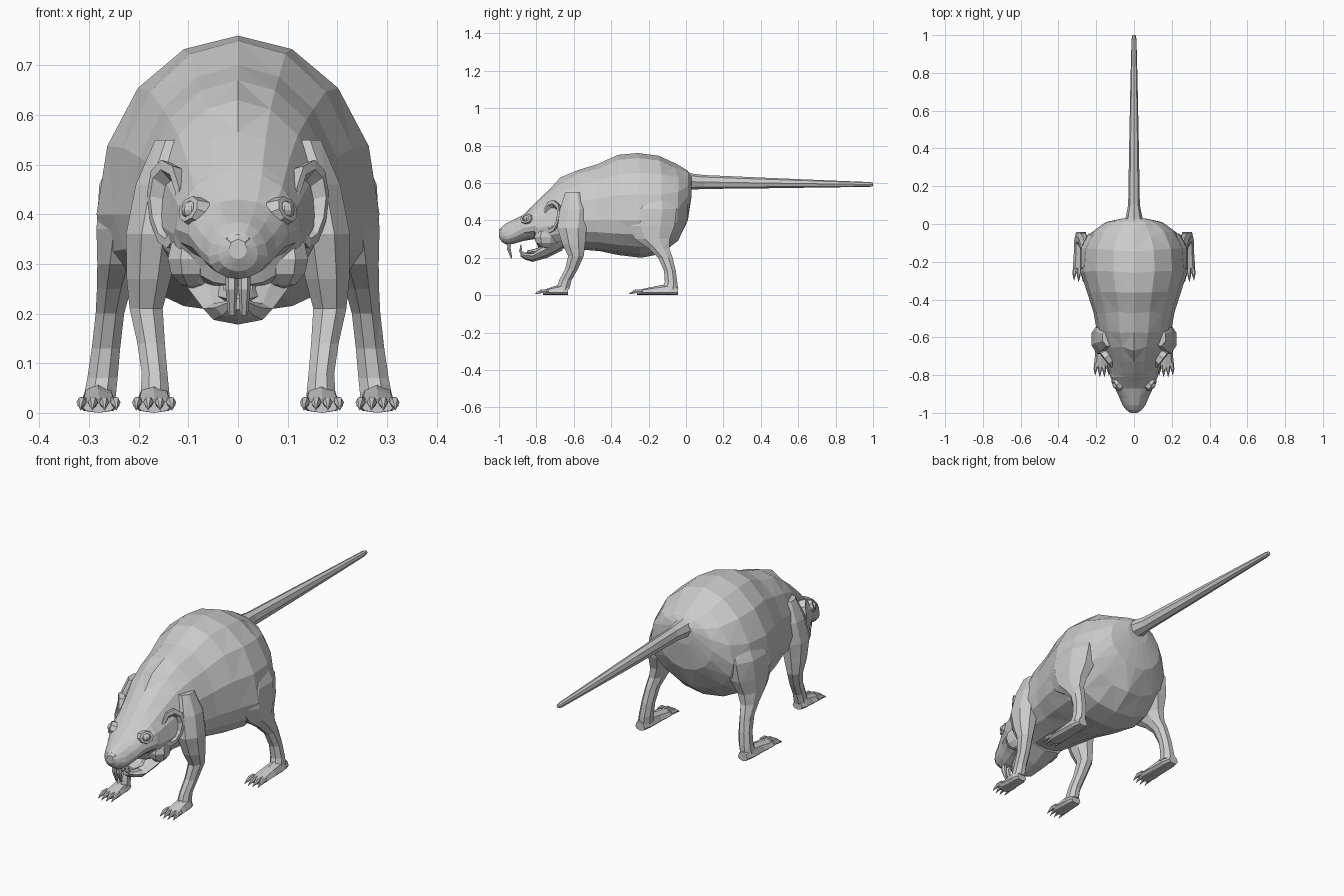
import bpy
import bmesh
import random
from math import cos, sin, pi
from mathutils import Vector, Matrix

random.seed(4)
cube = bpy.data.objects.get("Cube")
if cube:
    bpy.data.objects.remove(cube)


def finish(bm, name, triangulate=False):
    """Turn a bmesh into a flat shaded object."""
    bmesh.ops.recalc_face_normals(bm, faces=bm.faces)
    if triangulate:
        bmesh.ops.triangulate(bm, faces=bm.faces)
    mesh = bpy.data.meshes.new(name)
    bm.to_mesh(mesh)
    bm.free()
    obj = bpy.data.objects.new(name, mesh)
    bpy.context.collection.objects.link(obj)
    return obj


def loft(name, rings, triangulate=False):
    """Skin a closed tube through rings with equal point counts."""
    bm = bmesh.new()
    loops = [[bm.verts.new(p) for p in ring] for ring in rings]
    for a, b in zip(loops, loops[1:]):
        count = len(a)
        for i in range(count):
            j = (i + 1) % count
            bm.faces.new((a[i], a[j], b[j], b[i]))
    bm.faces.new(loops[0])
    bm.faces.new(loops[-1])
    return finish(bm, name, triangulate)


def upright_ring(y, bottom, top, width, mid, half=8, x=0, jitter=0):
    """Cross-section facing along y, mirrored about its centre line."""
    right = []
    for i in range(half + 1):
        a = -pi / 2 + pi * i / half
        reach = (top - mid) if a > 0 else (mid - bottom)
        dy = random.uniform(-jitter, jitter)
        right.append((width * cos(a), y + dy, mid + reach * sin(a)))
    left = [(-p[0], p[1], p[2]) for p in reversed(right[1:-1])]
    return [(x + p[0], p[1], p[2]) for p in right + left]


def flat_ring(x, y, z, rx, ry, sides=8):
    """Horizontal cross-section of a limb."""
    angles = [2 * pi * (i + 0.5) / sides for i in range(sides)]
    return [(x + rx * cos(a), y + ry * sin(a), z) for a in angles]


def spike(name, path, sides=6):
    """Tapered tooth or claw through (point, radius across, radius deep)."""
    rings = []
    for i, (point, wide, deep) in enumerate(path):
        p = Vector(point)
        a, b = path[max(i - 1, 0)][0], path[min(i + 1, len(path) - 1)][0]
        side = Vector((1, 0, 0))
        out = side.cross(Vector(b) - Vector(a)).normalized()
        angles = [2 * pi * k / sides for k in range(sides)]
        rings.append([p + side * wide * cos(t) + out * deep * sin(t) for t in angles])
    return loft(name, rings)


# Trunk and upper head: y, bottom, top, half width, height of widest point
trunk = [
    (0.03, .53, .64, .06, .59), (0.01, .40, .665, .15, .53),
    (-.05, .29, .70, .225, .46), (-.14, .22, .745, .275, .41),
    (-.25, .20, .76, .285, .40), (-.36, .215, .75, .25, .40),
    (-.47, .235, .70, .215, .40), (-.57, .245, .67, .195, .40),
    (-.66, .25, .63, .17, .39), (-.73, .24, .565, .145, .37),
    (-.79, .255, .51, .13, .36), (-.81, .30, .49, .125, .37),
    (-.87, .29, .43, .10, .36), (-.92, .275, .405, .077, .33),
    (-.96, .27, .385, .06, .315), (-.985, .285, .365, .04, .32),
    (-1.0, .31, .345, .018, .33),
]
loft("body", [upright_ring(*s, jitter=.012 if -.7 < s[0] < 0 else 0) for s in trunk], True)

# Tail with a flared root
tail = [(-.03, .60, .075, .07), (.03, .607, .045, .043), (.1, .605, .031, .037),
        (.4, .6, .026, .029), (.75, .595, .019, .019), (.98, .592, .013, .013),
        (1.0, .592, .009, .009)]
loft("tail", [upright_ring(y, z - rz, z + rz, rx, z, 4) for y, z, rx, rz in tail])

# Lower jaw and tongue
jaw = [(-.66, .24, .34, .12, .30), (-.74, .20, .28, .10, .25),
       (-.82, .178, .225, .07, .21), (-.86, .19, .228, .045, .212),
       (-.885, .208, .232, .022, .222)]
loft("lower_jaw", [upright_ring(*s, half=4) for s in jaw], True)
tongue = [(-.74, .23, .29, .045, .26), (-.80, .22, .25, .04, .235), (-.85, .22, .238, .022, .23)]
loft("tongue", [upright_ring(*s, half=4) for s in tongue])

# Nose pad
nose = [(-.96, .305, .365, .033, .345), (-.99, .30, .36, .027, .343), (-1.0, .315, .35, .016, .338)]
loft("nose", [upright_ring(*s, half=3) for s in nose])

# Limb sections from shoulder or hip to ankle: x, y, z, radius x, radius y
front_limb = [
    (.13, -.60, .55, .04, .05), (.155, -.60, .46, .055, .08),
    (.172, -.61, .36, .058, .085), (.18, -.60, .27, .048, .065),
    (.185, -.588, .21, .036, .045), (.175, -.612, .14, .03, .037),
    (.168, -.645, .08, .028, .036), (.167, -.66, .03, .032, .038),
]
hind_limb = [
    (.18, -.17, .56, .06, .09), (.21, -.18, .46, .075, .14),
    (.225, -.19, .37, .065, .14), (.24, -.18, .30, .047, .10),
    (.25, -.145, .25, .037, .06), (.258, -.11, .20, .031, .042),
    (.266, -.086, .13, .031, .034), (.273, -.08, .07, .033, .036),
    (.279, -.087, .03, .035, .045),
]


def foot(name, x, heel, toe):
    """Flat paw with four clawed toes."""
    length = toe - heel
    shape = [(0, .045, .026), (.2, .062, .036), (.55, .048, .038), (.85, .034, .043), (1, .026, .036)]
    loft(name, [upright_ring(heel + t * length, 0, top, w, .015, 4, x) for t, top, w in shape])
    for n in range(4):
        u = n - 1.5
        tx, reach = x + u * .021, toe - .014 + abs(u) * .008
        spike(f"{name}_toe_{n + 1}", [
            ((tx, toe + .03, .022), .011, .011),
            ((tx + u * .002, reach, .021), .010, .011),
            ((tx + u * .003, reach - .018, .014), .005, .006),
            ((tx + u * .003, reach - .034, .006), .001, .001)])


def ear(name, s):
    """Cupped ear: base, outer rim, inner rim and hollow."""
    normal = Vector((s * .8, -.6, .05)).normalized()
    up = Vector((s * .06, .12, 1)).normalized()
    across = up.cross(normal).normalized()
    centre = Vector((s * .14, -.715, .42))
    rings = []
    for size, depth in ((.55, -.045), (.95, -.012), (1, .012), (.78, .014), (.5, -.012)):
        ring = []
        for i in range(10):
            a = 2 * pi * i / 10 + pi / 10
            taper = 1 + .15 * sin(a)
            ring.append(centre + normal * depth + across * .054 * size * taper * cos(a)
                        + up * .09 * size * sin(a))
        rings.append(ring)
    loft(name, rings)


def ball(name, centre, scale, turn=0):
    """Small faceted ellipsoid."""
    bm = bmesh.new()
    matrix = (Matrix.Translation(centre) @ Matrix.Rotation(turn, 4, "Z")
              @ Matrix.Diagonal((*scale, 1)))
    bmesh.ops.create_uvsphere(bm, u_segments=8, v_segments=6, radius=1, matrix=matrix)
    finish(bm, name)


def eyelid(name, s):
    """Raised rim around the eye."""
    normal = Vector((s * .8, -.5, .35)).normalized()
    across = Vector((0, 0, 1)).cross(normal).normalized()
    up = normal.cross(across)
    centre = Vector((s * .094, -.853, .408))
    rings = []
    for size, depth in ((1.5, -.018), (1.25, .008), (.8, .009), (.7, -.01)):
        rings.append([centre + normal * depth + across * .027 * size * cos(a)
                      + up * .022 * size * sin(a)
                      for a in [2 * pi * i / 8 for i in range(8)]])
    loft(name, rings)


for side, s in (("left", 1), ("right", -1)):
    for limb, sections, heel, toe in (("front", front_limb, -.63, -.765),
                                      ("hind", hind_limb, -.042, -.262)):
        rings = [flat_ring(s * x, y, z, rx, ry) for x, y, z, rx, ry in sections]
        loft(f"{side}_{limb}_leg", rings, True)
        foot(f"{side}_{limb}_foot", s * (sections[-1][0] + .002), heel, toe)
    ear(f"{side}_ear", s)
    eyelid(f"{side}_eyelid", s)
    ball(f"{side}_eye", (s * .094, -.853, .409), (.02, .02, .018))
    ball(f"{side}_cheek", (s * .09, -.74, .31), (.05, .075, .06), s * .35)
    # Long curved incisors
    spike(f"{side}_upper_incisor", [
        ((s * .013, -.945, .30), .013, .014), ((s * .013, -.948, .25), .012, .012),
        ((s * .012, -.932, .197), .008, .004)])
    spike(f"{side}_lower_incisor", [
        ((s * .012, -.85, .20), .011, .012), ((s * .012, -.885, .235), .010, .010),
        ((s * .011, -.882, .27), .006, .003)])
